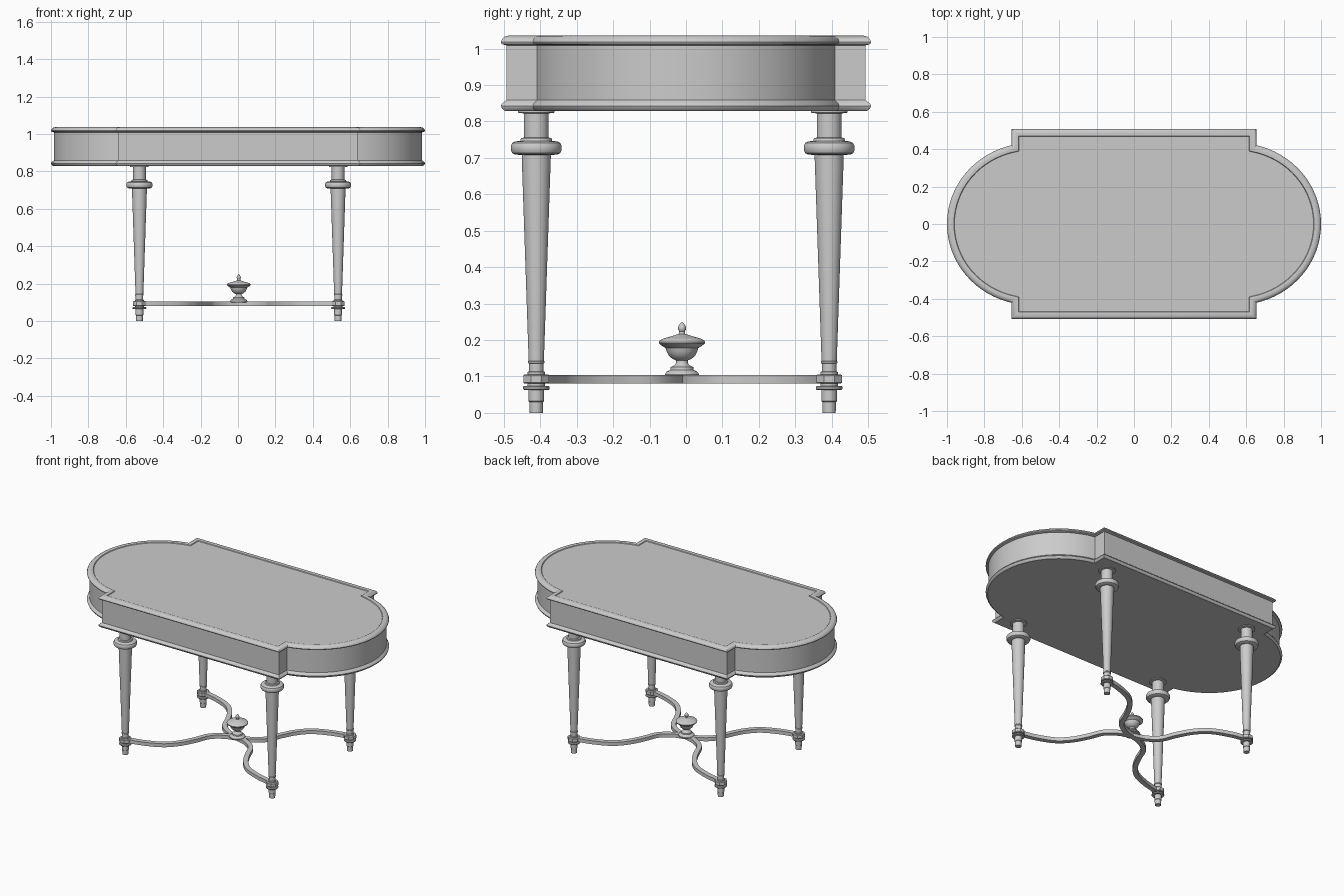
import bpy, bmesh, math
from mathutils import Vector

if "Cube" in bpy.data.objects:
    bpy.data.objects.remove(bpy.data.objects["Cube"])

CX, CY = 0.004, -0.009        # centre of the leg and stretcher group
LX, LY = 0.531, 0.402         # half spacing of the legs


def finish(bm, name, loc=(0, 0, 0), angle=35):
    bmesh.ops.recalc_face_normals(bm, faces=bm.faces)
    me = bpy.data.meshes.new(name)
    bm.to_mesh(me)
    bm.free()
    ob = bpy.data.objects.new(name, me)
    ob.location = loc
    bpy.context.collection.objects.link(ob)
    bpy.ops.object.select_all(action='DESELECT')
    ob.select_set(True)
    bpy.context.view_layer.objects.active = ob
    bpy.ops.object.shade_smooth_by_angle(angle=math.radians(angle))
    return ob


def loft(bm, rings):
    """Skin closed loops of equal length and cap both ends."""
    rows = [[bm.verts.new(p) for p in r] for r in rings]
    n = len(rows[0])
    for a, b in zip(rows, rows[1:]):
        for i in range(n):
            j = (i + 1) % n
            bm.faces.new((a[i], a[j], b[j], b[i]))
    bm.faces.new(rows[0])
    bm.faces.new(rows[-1])


def turned(name, profile, loc, sides=32):
    bm = bmesh.new()
    loft(bm, [[(r * math.cos(2 * math.pi * (k + .5) / sides),
                r * math.sin(2 * math.pi * (k + .5) / sides), z)
               for k in range(sides)] for r, z in profile])
    return finish(bm, name, loc)


def offset(loop, d):
    """Mitred outward offset of a counter-clockwise loop."""
    out = []
    for i, p in enumerate(loop):
        e1 = (p - loop[i - 1]).normalized()
        e2 = (loop[(i + 1) % len(loop)] - p).normalized()
        n1, n2 = Vector((e1.y, -e1.x)), Vector((e2.y, -e2.x))
        out.append(p + (n1 + n2) * d / (1 + n1.dot(n2)))
    return out


# Table top outline: rectangular middle with rounded ends
a0 = math.acos((0.64 - 0.55) / 0.435)
right = [Vector((0.64, -0.493))]
right += [Vector((0.55 + 0.435 * math.cos(t), 0.418 * math.sin(t)))
          for t in (a0 * (k / 16 - 1) for k in range(33))]
right += [Vector((0.64, 0.493))]
outline = right + [-p for p in right]

# Table top: lower moulding, apron, upper moulding and inset surface
section = [(-.02, .829), (.004, .829), (.012, .835), (.015, .843), (.012, .849),
           (.004, .855), (0, .859), (0, 1.009), (.006, 1.010), (.013, 1.013),
           (.015, 1.018), (.012, 1.026), (.004, 1.033), (-.008, 1.036),
           (-.022, 1.034), (-.025, 1.030)]
bm = bmesh.new()
loft(bm, [[(p.x, p.y, z) for p in offset(outline, d)] for d, z in section])
finish(bm, "table_top")

leg_profile = [(.018, 0), (.019, .03), (.021, .032), (.021, .063), (.034, .063),
               (.037, .066), (.037, .071), (.034, .074), (.024, .074), (.024, .112),
               (.020, .114), (.020, .135), (.023, .137), (.023, .141), (.021, .143),
               (.040, .700), (.040, .708), (.058, .709), (.066, .713), (.070, .721),
               (.070, .733), (.066, .741), (.058, .745), (.044, .747), (.042, .754),
               (.034, .756), (.034, .822), (.050, .824), (.050, .832)]

# Half S-curve of the stretcher, from centre to leg
control = [(0, 0), (.08, .025), (.15, .08), (.19, .17), (.24, .26),
           (.31, .33), (.42, .377), (LX, LY)]


def spline(pts, steps=8):
    p = [Vector(q) for q in pts]
    p = [2 * p[0] - p[1]] + p + [2 * p[-1] - p[-2]]
    out = []
    for a, b, c, d in zip(p, p[1:], p[2:], p[3:]):
        for k in range(steps):
            t = k / steps
            out.append(.5 * (2 * b + (c - a) * t + (2 * a - 5 * b + 4 * c - d) * t * t
                             + (3 * b - a - 3 * c + d) * t ** 3))
    return out + [p[-2]]


path = spline(control)
for sx, xn in ((-1, "left"), (1, "right")):
    for sy, yn in ((-1, "front"), (1, "back")):
        tag = f"{yn}_{xn}"
        loc = (CX + sx * LX, CY + sy * LY, 0)
        turned(tag + "_leg", leg_profile, loc)
        # Block joining the leg and stretcher
        turned(tag + "_leg_block", [(.034, .080), (.038, .083), (.038, .103), (.034, .106)],
               loc, 8)
        # Curved stretcher arm
        rings = []
        for i, p in enumerate(path):
            t = (path[min(i + 1, len(path) - 1)] - path[max(i - 1, 0)]).normalized()
            n = Vector((-t.y, t.x)) * .015
            rings.append([(sx * q.x, sy * q.y, z) for q, z in
                          ((p - n, .081), (p + n, .081), (p + n, .104), (p - n, .104))])
        bm = bmesh.new()
        loft(bm, rings)
        finish(bm, tag + "_stretcher", (CX, CY, 0))

# Urn finial at the crossing
turned("urn", [(.047, .100), (.047, .106), (.042, .113), (.032, .118), (.031, .126),
               (.020, .131), (.016, .137), (.016, .144), (.026, .148), (.036, .157),
               (.042, .168), (.045, .178), (.055, .184), (.063, .190), (.064, .195),
               (.060, .200), (.052, .204), (.034, .209), (.018, .214), (.009, .217),
               (.008, .224), (.011, .229), (.011, .236), (.006, .244), (.001, .250)],
       (CX, CY - .002, 0))
